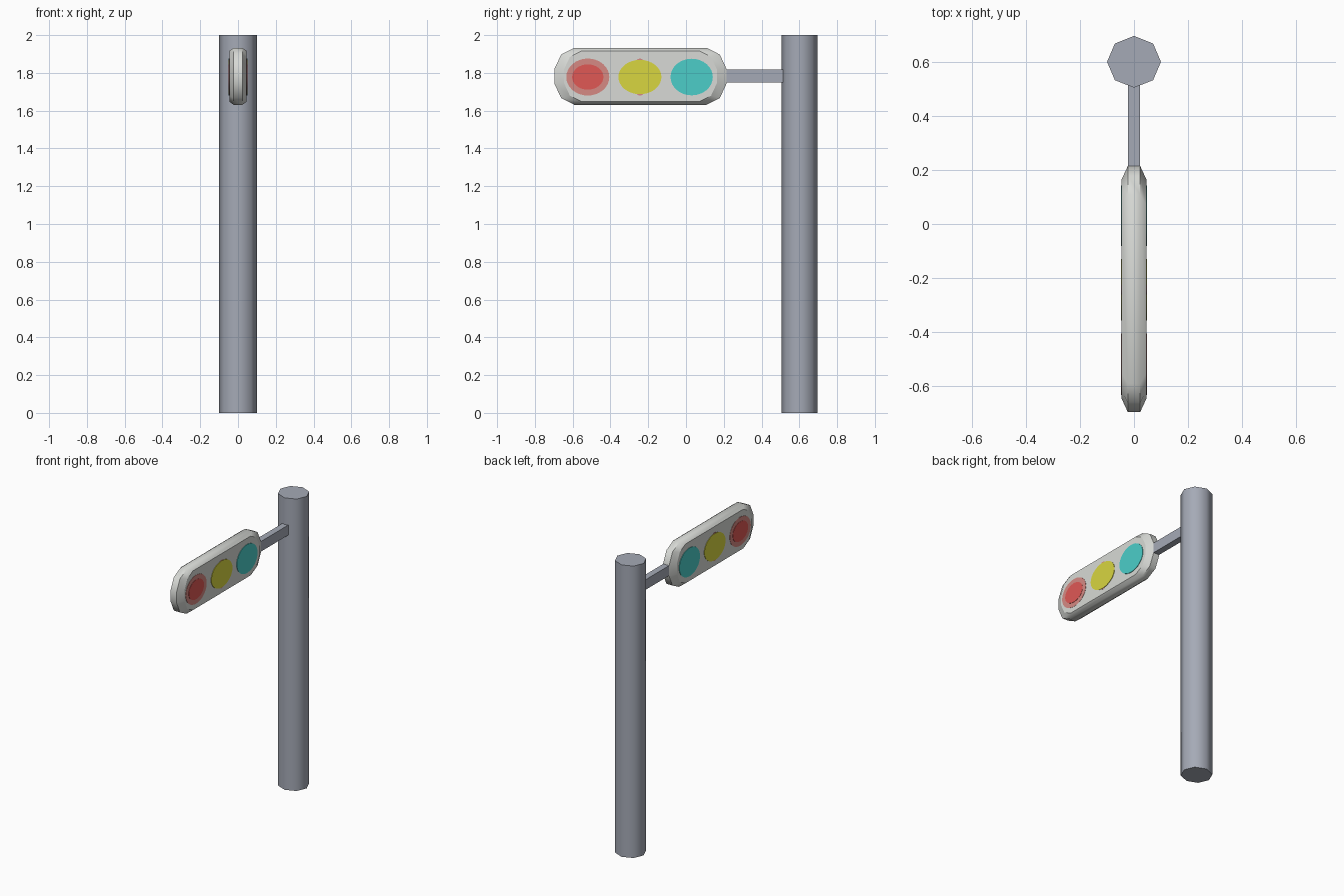
import bpy, bmesh, math

if "Cube" in bpy.data.objects:
    bpy.data.objects.remove(bpy.data.objects["Cube"])


def material(name, rgb):
    lin = [((c / 255 + 0.055) / 1.055) ** 2.4 for c in rgb]
    m = bpy.data.materials.new(name)
    m.diffuse_color = (*lin, 1)
    m.use_nodes = True
    m.node_tree.nodes["Principled BSDF"].inputs["Base Color"].default_value = m.diffuse_color
    return m


STEEL = material("steel grey", (165, 170, 182))
SHELL = material("light grey", (216, 218, 214))
RED = material("red", (224, 88, 85))
PALE = material("pale red", (214, 138, 131))
YELLOW = material("yellow", (216, 214, 64))
TEAL = material("teal", (76, 206, 201))


def loft(name, rings, mat, sharp_deg=50):
    """Bridge equal-length rings of points and cap both ends."""
    bm = bmesh.new()
    loops = [[bm.verts.new(p) for p in r] for r in rings]
    n = len(loops[0])
    for a, b in zip(loops, loops[1:]):
        for i in range(n):
            j = (i + 1) % n
            bm.faces.new((a[i], a[j], b[j], b[i])).smooth = True
    caps = [bm.faces.new(loops[0]), bm.faces.new(loops[-1])]
    bmesh.ops.recalc_face_normals(bm, faces=bm.faces[:])
    for e in bm.edges:
        if e.calc_face_angle(0) > math.radians(sharp_deg):
            e.smooth = False
    for c in caps:
        for e in c.edges:
            e.smooth = False
    me = bpy.data.meshes.new(name)
    bm.to_mesh(me)
    bm.free()
    me.materials.append(mat)
    ob = bpy.data.objects.new(name, me)
    bpy.context.collection.objects.link(ob)
    return ob


def ellipse(n, ra, rb):
    return [(ra * math.cos(2 * math.pi * i / n), rb * math.sin(2 * math.pi * i / n))
            for i in range(n)]


# Eight-sided pole
oct8 = ellipse(8, 0.1, 0.096)
loft("pole", [[(x, 0.601 + y, z) for x, y in oct8] for z in (0, 2)], STEEL)

# Square arm joining the pole and the signal head
rect = [(-0.022, 1.748), (0.022, 1.748), (0.022, 1.817), (-0.022, 1.817)]
loft("arm", [[(x, y, z) for x, z in rect] for y in (0.18, 0.56)], STEEL)

# Signal head: chamfered outline, bevelled towards both faces
CY, CZ = -0.241, 1.782
corner = [(0.456, 0.038), (0.42, 0.115), (0.35, 0.151)]
outline = (corner + [(-y, z) for y, z in reversed(corner)]
           + [(-y, -z) for y, z in corner]
           + [(y, -z) for y, z in reversed(corner)])
layers = [(-0.046, 0.89), (-0.023, 1), (0.023, 1), (0.046, 0.89)]
loft("signal_head", [[(x, CY + y * s, CZ + z * s) for y, z in outline]
                     for x, s in layers], SHELL)

# Lamps: thin discs on both faces (name, y, radius y, radius z, height, material)
lamps = [
    ("red_lamp_rim", -0.520, 0.114, 0.098, 0.0015, PALE),
    ("red_lamp", -0.520, 0.083, 0.067, 0.003, RED),
    ("yellow_lamp_rim", -0.244, 0.045, 0.098, 0.0015, PALE),
    ("yellow_lamp", -0.244, 0.114, 0.091, 0.003, YELLOW),
    ("teal_lamp", 0.030, 0.112, 0.097, 0.003, TEAL),
]
for name, y0, ry, rz, h, mat in lamps:
    disc = ellipse(32, ry, rz)
    for side, label in ((1, "right"), (-1, "left")):
        loft(f"{name}_{label}", [[(side * x, y0 + y, 1.778 + z) for y, z in disc]
                                 for x in (0.044, 0.046 + h)], mat)
